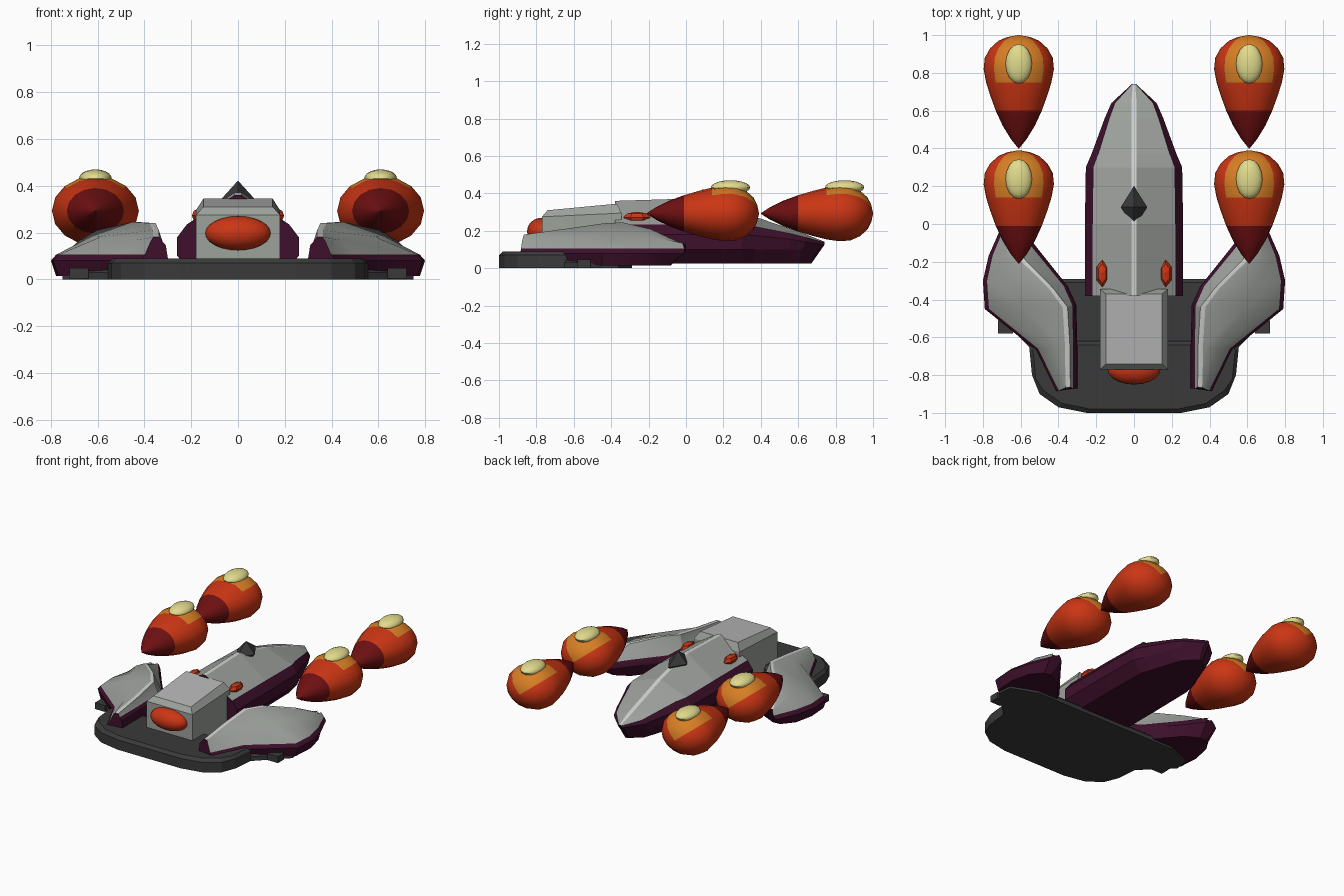
import bpy, bmesh, math
from mathutils import Vector, Matrix

if "Cube" in bpy.data.objects:
    bpy.data.objects.remove(bpy.data.objects["Cube"])


def mat(name, r, g, b):
    m = bpy.data.materials.new(name)
    m.diffuse_color = (r, g, b, 1)
    m.use_nodes = True
    m.node_tree.nodes["Principled BSDF"].inputs["Base Color"].default_value = m.diffuse_color
    return m


HULL = mat("hull grey", .34, .36, .335)
PANEL = mat("panel grey", .47, .47, .47)
LIGHT = mat("light trim", .62, .63, .61)
PURPLE = mat("dark purple", .048, .005, .024)
DARK = mat("charcoal", .042, .042, .042)
RED = mat("flame red", .60, .036, .007)
MAROON = mat("maroon", .156, .005, .006)
ORANGE = mat("orange", .68, .21, .018)
YELLOW = mat("pale yellow", .76, .71, .27)


def finish(bm, name, mats, smooth=None):
    bmesh.ops.remove_doubles(bm, verts=bm.verts, dist=.0005)
    bmesh.ops.recalc_face_normals(bm, faces=bm.faces)
    me = bpy.data.meshes.new(name)
    bm.to_mesh(me)
    bm.free()
    for m in mats:
        me.materials.append(m)
    ob = bpy.data.objects.new(name, me)
    bpy.context.collection.objects.link(ob)
    if smooth:
        bpy.context.view_layer.objects.active = ob
        ob.select_set(True)
        bpy.ops.object.shade_smooth_by_angle(angle=math.radians(smooth))
        ob.select_set(False)
    return ob


def loft(name, rows, col_mats, mats, cap=0, smooth=None):
    """Skin closed cross-sections; col_mats gives the colour of each strip."""
    bm = bmesh.new()
    vs = [[bm.verts.new(p) for p in r] for r in rows]
    n = len(rows[0])
    for a, b in zip(vs, vs[1:]):
        for i in range(n):
            j = (i + 1) % n
            bm.faces.new((a[i], a[j], b[j], b[i])).material_index = col_mats[i]
    for end in (vs[0], vs[-1]):
        bm.faces.new(end).material_index = cap
    return finish(bm, name, mats, smooth)


def plate(name, half, z0, z1, m, inset=.02):
    """Symmetric slab with a chamfered top edge, from a half outline."""
    pts = half + [(-x, y) for x, y in reversed(half)]
    cy = sum(p[1] for p in pts) / len(pts)
    rings = []
    for z, k in ((z0, 0), (z1 - .02, 0), (z1, inset)):
        rings.append([(x - math.copysign(k, x), y - math.copysign(k, y - cy), z) for x, y in pts])
    return loft(name, rings, [0] * len(pts), [m])


def ball(name, loc, radii, m, seg=16, rings=10, smooth=40):
    bm = bmesh.new()
    bmesh.ops.create_uvsphere(bm, u_segments=seg, v_segments=rings, radius=1)
    bm.transform(Matrix.Translation(loc) @ Matrix.Diagonal((*radii, 1)))
    return finish(bm, name, [m], smooth)


# base: low rear plate under the pods and raised front deck
front = [(.25, -1), (.40, -.97), (.50, -.90), (.54, -.80), (.555, -.65)]
plate("rear_base", front[4:] + [(.75, -.46), (.74, -.36), (.56, -.29)], 0, .05, DARK)
plate("front_deck", front + [(.54, -.62)], 0, .09, DARK)

# central hull: purple sides, grey roof, light ridge strip
rows = []
for y, yb, w, side, rim, ridge in ((-.38, -.38, .26, .18, .235, .36), (0, 0, .26, .18, .235, .372),
                                   (.30, .30, .255, .18, .23, .30), (.37, .36, .225, .175, .222, .275),
                                   (.56, .53, .155, .155, .185, .21), (.64, .60, .12, .14, .165, .182),
                                   (.74, .67, .012, .125, .138, .142)):
    s = [(w * .75, yb, .025), (w, (y + yb) / 2, .10), (w, y, side), (w * .84, y, rim), (min(.014, w * .5), y, ridge)]
    rows.append(s + [(-a, b, c) for a, b, c in reversed(s)])
loft("centre_hull", rows, [0, 0, 0, 1, 2, 1, 0, 0, 0, 0], [PURPLE, HULL, LIGHT])

# cabin block with chamfered, sloping roof
bm = bmesh.new()
rings = [[(-.18, -.77, .05), (.18, -.77, .05), (.18, -.345, .05), (-.18, -.345, .05)],
         [(-.18, -.77, .275), (.18, -.77, .275), (.18, -.345, .295), (-.18, -.345, .295)],
         [(-.148, -.74, .31), (.148, -.74, .31), (.148, -.37, .345), (-.148, -.37, .345)]]
vs = [[bm.verts.new(p) for p in r] for r in rings]
for a, b in zip(vs, vs[1:]):
    for i in range(4):
        bm.faces.new((a[i], a[(i + 1) % 4], b[(i + 1) % 4], b[i]))
bm.faces.new(vs[0])
bm.faces.new(vs[2]).material_index = 1
finish(bm, "cabin_block", [HULL, PANEL])
ball("front_lamp", (0, -.77, .197), (.14, .08, .073), RED, 20, 12)

# dark spike on the ridge
bm = bmesh.new()
bmesh.ops.create_uvsphere(bm, u_segments=4, v_segments=2, radius=1)
bm.transform(Matrix.Translation((0, .09, .345)) @ Matrix.Diagonal((.07, .11, .077, 1)))
finish(bm, "ridge_spike", [DARK])

# side pods: inner edge, ridge and outer edge at stations from front to back
STATIONS = [((.30, -.87), (.35, -.865, .18), (.42, -.885)),
            ((.30, -.66), (.352, -.65, .21), (.53, -.66)),
            ((.305, -.43), (.365, -.44, .24), (.79, -.45)),
            ((.35, -.33), (.44, -.34, .245), (.80, -.30)),
            ((.51, -.13), (.59, -.19, .21), (.77, -.17)),
            ((.61, 0), (.65, -.03, .135), (.70, -.01))]
# tear-drop profile: distance from the tail, radius
DROP = [(0, .002), (.05, .042), (.12, .085), (.20, .122), (.28, .151), (.35, .173), (.42, .186),
        (.48, .18), (.53, .152), (.57, .108), (.59, .06), (.60, .004)]

for s, side in ((1, "right"), (-1, "left")):
    rows = []
    for k, (inn, rid, out) in enumerate(STATIONS):
        I, R, O = Vector((*inn, 0)), Vector(rid), Vector((*out, 0))
        d = (O - I).normalized()
        back = Vector((0, -.08 if k == 5 else 0, 0))
        trim = d * min(.022, (O - I).length * .2)
        zi = .16 if k < 3 else .13
        up = lambda v, z: Vector((v.x, v.y, z))
        rim_o = up(O - trim, .105)
        mid = R.lerp(rim_o, .55) + Vector((0, 0, .016))
        sec = [up(I + trim + back, .015), up(I, .09), up(I + trim * .4, zi - .015), up(I + trim, zi),
               R - d * .013, R + d * .013, mid, rim_o, up(O, .08), up(O - trim + back, .015)]
        rows.append([(s * v.x, v.y, v.z) for v in sec])
    loft(side + "_pod", rows, [0, 0, 0, 1, 2, 1, 1, 0, 0, 0], [PURPLE, HULL, LIGHT], 0, 25)

    # small foot beside the pod and lamp on the hull
    bm = bmesh.new()
    bmesh.ops.create_cube(bm, size=1)
    bm.transform(Matrix.Translation((s * .68, -.545, .025)) @ Matrix.Diagonal((.08, .07, .045, 1)))
    finish(bm, side + "_pod_foot", [DARK])
    ball(side + "_hull_lamp", (s * .168, -.262, .272), (.034, .072, .03), RED, 6, 4, 10)

    # floating tear-drops with an orange crown and a yellow gem
    for y0, place in ((.40, "rear"), (-.21, "middle")):
        bm = bmesh.new()
        N = 16
        vs = [[bm.verts.new((s * .61 + r * math.cos(2 * math.pi * i / N), y0 + t,
                             .293 + .8 * r * math.sin(2 * math.pi * i / N))) for i in range(N)]
              for t, r in DROP]
        for k, (a, b) in enumerate(zip(vs, vs[1:])):
            for i in range(N):
                f = bm.faces.new((a[i], a[(i + 1) % N], b[(i + 1) % N], b[i]))
                f.material_index = 1 if k < 3 else 2 if k >= 5 and 2 <= i <= 5 else 0
        bm.faces.new(vs[0]).material_index = 1
        bm.faces.new(vs[-1])
        finish(bm, f"{side}_{place}_drop", [RED, MAROON, ORANGE], 40)
        ball(f"{side}_{place}_gem", (s * .61, y0 + .448, .432), (.07, .105, .038), YELLOW)
